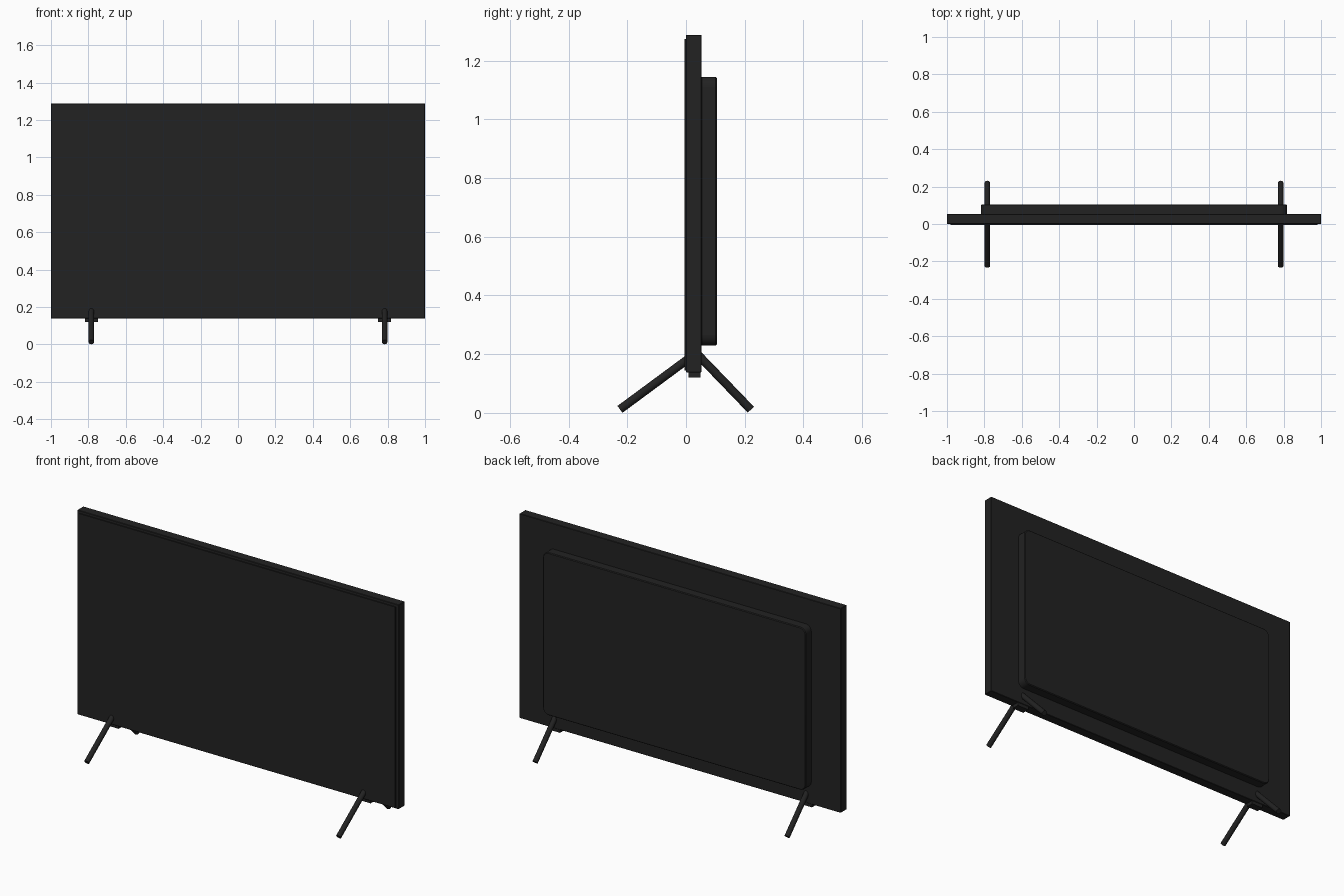
import bpy
from mathutils import Vector

cube = bpy.data.objects.get("Cube")
if cube:
    bpy.data.objects.remove(cube, do_unlink=True)

# Single dark plastic colour
black = bpy.data.materials.new("matte_black")
black.use_nodes = True
colour = (0.016, 0.016, 0.016, 1)
black.diffuse_color = colour
black.node_tree.nodes["Principled BSDF"].inputs["Base Color"].default_value = colour


def finish(name):
    obj = bpy.context.object
    obj.name = name
    obj.data.materials.append(black)
    return obj


def box(name, low, high):
    low, high = Vector(low), Vector(high)
    bpy.ops.mesh.primitive_cube_add(size=1, location=(low + high) / 2)
    obj = finish(name)
    obj.scale = high - low
    bpy.ops.object.transform_apply(location=False, rotation=False, scale=True)
    return obj


def bevel(obj, width, segments):
    mod = obj.modifiers.new("bevel", "BEVEL")
    mod.width = width
    mod.segments = segments
    return mod


def rod(name, start, end, radius):
    start, end = Vector(start), Vector(end)
    axis = end - start
    bpy.ops.mesh.primitive_cylinder_add(
        vertices=16, radius=radius, depth=axis.length, location=(start + end) / 2)
    obj = finish(name)
    obj.rotation_euler = axis.to_track_quat("Z", "Y").to_euler()
    bpy.ops.object.shade_smooth_by_angle()
    return obj


# Display panel with a slightly raised screen on the front
panel = box("display_panel", (-1, 0, 0.138), (1, 0.053, 1.288))
bevel(panel, 0.002, 1)
box("screen", (-0.982, -0.005, 0.145), (0.982, 0.001, 1.273))

# Rear housing: only the edges running front to back are rounded
housing = box("rear_housing", (-0.818, 0.05, 0.23), (0.818, 0.105, 1.145))
weights = housing.data.attributes.new("bevel_weight_edge", "FLOAT", "EDGE")
for edge in housing.data.edges:
    a, b = (housing.data.vertices[i].co for i in edge.vertices)
    weights.data[edge.index].value = 1.0 if abs(a.y - b.y) > 0.01 else 0.0
bevel(housing, 0.035, 6).limit_method = "WEIGHT"
lip = bevel(housing, 0.004, 1)
lip.limit_method = "ANGLE"
bpy.ops.object.shade_smooth_by_angle()

# Splayed legs and their brackets on both sides
for side, sign in (("left", 1), ("right", -1)):
    x = sign * 0.784
    box(side + "_bracket", (x - 0.035, 0.009, 0.12), (x + 0.035, 0.05, 0.16))
    rod(side + "_front_leg", (x, -0.225, 0.012), (x, 0.02, 0.193), 0.0145)
    rod(side + "_back_leg", (x, 0.221, 0.011), (x, 0.03, 0.209), 0.0145)
